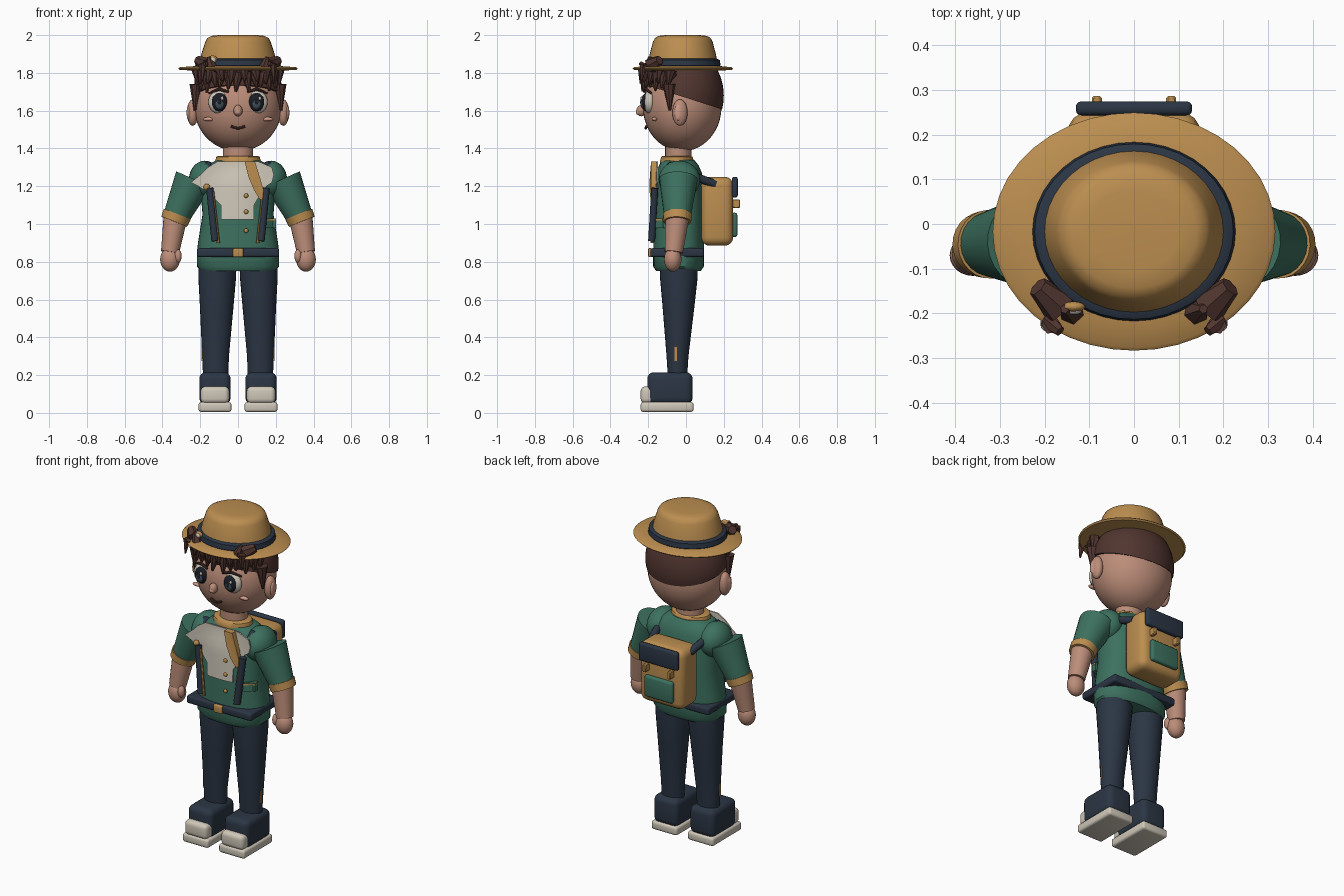
import bpy, bmesh, math, random
from mathutils import Vector, Matrix

if "Cube" in bpy.data.objects:
    bpy.data.objects.remove(bpy.data.objects["Cube"])

random.seed(4)


def mat(name, r, g, b):
    m = bpy.data.materials.new(name)
    m.diffuse_color = (r, g, b, 1)
    m.use_nodes = True
    m.node_tree.nodes["Principled BSDF"].inputs["Base Color"].default_value = m.diffuse_color
    return m


GOLD = mat("gold", .50, .27, .08)
GREEN = mat("green", .046, .165, .115)
NAVY = mat("navy", .024, .036, .058)
SKIN = mat("skin", .50, .265, .19)
HAIR = mat("hair brown", .082, .036, .029)
CREAM = mat("cream", .62, .57, .48)
IRIS = mat("iris slate", .06, .09, .12)
BLACK = mat("near black", .010, .012, .018)
BLUSH = mat("blush", .62, .33, .25)


def finish(bm, name, m, smooth=40):
    bmesh.ops.recalc_face_normals(bm, faces=bm.faces[:])
    me = bpy.data.meshes.new(name)
    bm.to_mesh(me)
    bm.free()
    me.materials.append(m)
    ob = bpy.data.objects.new(name, me)
    bpy.context.collection.objects.link(ob)
    if smooth:
        bpy.ops.object.select_all(action='DESELECT')
        ob.select_set(True)
        bpy.context.view_layer.objects.active = ob
        bpy.ops.object.shade_smooth_by_angle(angle=math.radians(smooth))
    return ob


def ball(name, m, c, r, seg=24):
    bm = bmesh.new()
    bmesh.ops.create_uvsphere(bm, u_segments=seg, v_segments=seg // 2 + 2, radius=1,
                              matrix=Matrix.Translation(c) @ Matrix.Diagonal((*r, 1)))
    return finish(bm, name, m, 60)


def rbox(name, m, lo, hi, bevel=.01, seg=3):
    lo, hi = Vector(lo), Vector(hi)
    bm = bmesh.new()
    bmesh.ops.create_cube(bm, size=1, matrix=Matrix.Translation((lo + hi) / 2) @ Matrix.Diagonal((*(hi - lo), 1)))
    if bevel:
        bmesh.ops.bevel(bm, geom=bm.edges[:], offset=bevel, segments=seg, affect='EDGES', profile=.5)
    return finish(bm, name, m)


def tube(name, m, a, b, ra, rb, n=24):
    a, b = Vector(a), Vector(b)
    d = b - a
    bm = bmesh.new()
    bmesh.ops.create_cone(bm, cap_ends=True, segments=n, radius1=ra, radius2=rb, depth=d.length,
                          matrix=Matrix.Translation((a + b) / 2) @ d.to_track_quat('Z', 'Y').to_matrix().to_4x4())
    return finish(bm, name, m)


def loft(name, m, rings, n=36, p=2.0):
    """Rings of (z, centre x, centre y, radius x, radius y)."""
    bm = bmesh.new()
    loops = []
    for z, cx, cy, rx, ry in rings:
        lp = []
        for i in range(n):
            t = 2 * math.pi * i / n
            c, s = math.cos(t), math.sin(t)
            lp.append(bm.verts.new((cx + rx * math.copysign(abs(c) ** (2 / p), c),
                                    cy + ry * math.copysign(abs(s) ** (2 / p), s), z)))
        loops.append(lp)
    for A, B in zip(loops, loops[1:]):
        for i in range(n):
            bm.faces.new((A[i], A[(i + 1) % n], B[(i + 1) % n], B[i]))
    bm.faces.new(loops[0])
    bm.faces.new(loops[-1])
    return finish(bm, name, m)


# Shirt body
TORSO = [(.75, 0, -.04, .195, .118), (.775, 0, -.04, .217, .134), (.84, 0, -.04, .218, .134),
         (.90, 0, -.038, .212, .134), (1.05, 0, -.037, .188, .134), (1.2, 0, -.036, .2, .13),
         (1.27, 0, -.036, .2, .12), (1.31, 0, -.038, .165, .105), (1.34, 0, -.042, .11, .085)]
loft("shirt_body", GREEN, TORSO, 40, 2.4)


def front_y(x, z):
    for A, B in zip(TORSO, TORSO[1:]):
        if A[0] <= z <= B[0]:
            t = (z - A[0]) / (B[0] - A[0])
            cy, rx, ry = (A[k] + t * (B[k] - A[k]) for k in (2, 3, 4))
            return cy - ry * (1 - min(abs(x) / rx, .97) ** 2.4) ** (1 / 2.4)
    return -.13


def panel(name, m, rows, off, limit=0, thick=.008, n=8):
    """Sheet of (z, left, right) rows laid over the chest."""
    bm = bmesh.new()
    g = []
    for z, l, r in rows:
        xs = [l + (r - l) * i / n for i in range(n + 1)]
        g.append([bm.verts.new((x, min(front_y(x, z), limit) - off, z)) for x in xs])
    for A, B in zip(g, g[1:]):
        for i in range(n):
            bm.faces.new((A[i], A[i + 1], B[i + 1], B[i]))
    back = bmesh.ops.extrude_face_region(bm, geom=bm.faces[:])
    for v in back['geom']:
        if isinstance(v, bmesh.types.BMVert):
            v.co.y += thick
    return finish(bm, name, m)


panel("undershirt", CREAM, [(1.025, -.09, .085), (1.1, -.09, .085), (1.16, -.15, .12), (1.2, -.21, .15),
                            (1.22, -.25, .18), (1.26, -.2, .19), (1.3, -.16, .18), (1.33, -.11, .11)], .01, -.145)
panel("scarf_tail", GOLD, [(1.13, .115, .13), (1.18, .085, .135), (1.25, .055, .115), (1.33, .035, .09)],
      .035, -.15, .03, 3)
panel("chest_pocket", GREEN, [(.98, .145, .2), (1.03, .145, .2)], .022, -.1, .03, 4)
panel("pocket_trim", GOLD, [(1.018, .143, .202), (1.026, .143, .202)], .025, -.1, .03, 4)
for z in (1.15, 1.065, .965):
    ball("button", GOLD, (.043, -.182, z), (.012, .008, .012), 12)
ball("brooch", GOLD, (-.165, -.165, 1.195), (.018, .015, .018), 12)
loft("collar", GOLD, [(1.315, 0, -.048, .118, .088), (1.33, 0, -.048, .122, .09), (1.355, 0, -.048, .115, .083),
                      (1.36, 0, -.048, .105, .076)])
loft("neck", SKIN, [(1.3, 0, -.04, .08, .07), (1.45, 0, -.04, .08, .07)])

# Belt
rbox("belt", NAVY, (-.218, -.188, .825), (.218, .095, .872), .012)
rbox("belt_buckle", GOLD, (-.028, -.2, .825), (.028, -.18, .872), .006)

# Limbs, straps and other paired parts
for s in (-1, 1):
    ball("shoulder", GREEN, (s * .175, -.035, 1.235), (.085, .11, .1))
    tube("sleeve", GREEN, (s * .235, -.04, 1.235), (s * .328, -.045, 1.035), .102, .07)
    tube("sleeve_cuff", GOLD, (s * .322, -.045, 1.052), (s * .338, -.046, 1.012), .077, .073)
    tube("forearm", SKIN, (s * .332, -.047, 1.03), (s * .36, -.065, .85), .063, .048)
    ball("hand", SKIN, (s * .36, -.07, .812), (.052, .046, .064))
    ball("thumb", SKIN, (s * .318, -.09, .83), (.02, .022, .036), 16)
    loft("trouser_leg", NAVY, [(.17, s * .118, -.045, .066, .05), (.3, s * .119, -.045, .071, .058),
                               (.55, s * .113, -.04, .088, .083), (.72, s * .11, -.038, .1, .1),
                               (.8, s * .108, -.038, .1, .1)], 28)
    rbox("leg_tab", GOLD, (s * .188 - .004, -.06, .275), (s * .188 + .004, -.048, .35), 0)
    # Boots
    cx = s * .122
    rbox("boot_heel", NAVY, (cx - .083, -.205, .045), (cx + .083, .035, .215), .035, 4)
    rbox("boot_toe", CREAM, (cx - .076, -.24, .05), (cx + .076, -.13, .14), .025, 4)
    rbox("boot_sole", CREAM, (cx - .087, -.24, .005), (cx + .087, .04, .057), .014)
    # Shoulder straps
    tube("front_strap", NAVY, (s * .15, -.165, 1.19), (s * .122, -.182, .91), .019, .019, 10)
    tube("strap_trim", GOLD, (s * .134, -.17, 1.17), (s * .104, -.18, .9), .009, .009, 8)
    tube("strap_top", NAVY, (s * .155, -.1, 1.285), (s * .16, -.07, 1.315), .022, .022, 10)
    tube("back_strap", NAVY, (s * .155, .05, 1.25), (s * .13, .155, 1.21), .022, .022, 10)
    # Ears and face
    ball("ear", SKIN, (s * .24, -.032, 1.59), (.03, .04, .07))
    ball("inner_ear", BLUSH, (s * .262, -.04, 1.59), (.01, .022, .042), 16)
    ball("eye_white", CREAM, (s * .1, -.193, 1.645), (.057, .032, .061))
    ball("iris", BLACK, (s * .098, -.207, 1.645), (.043, .031, .05))
    ball("pupil", IRIS, (s * .098, -.219, 1.638), (.028, .022, .033), 16)
    ball("pupil_core", BLACK, (s * .098, -.227, 1.643), (.015, .016, .02), 16)
    ball("eye_glint", CREAM, (s * .1 + .016, -.236, 1.665), (.008, .006, .01), 12)
    tube("upper_lash", HAIR, (s * .05, -.222, 1.7), (s * .1, -.212, 1.714), .006, .009, 8)
    tube("upper_lash_tip", HAIR, (s * .1, -.212, 1.714), (s * .155, -.185, 1.692), .009, .005, 8)
    ball("cheek", BLUSH, (s * .155, -.167, 1.555), (.032, .014, .011), 16)
    tube("sideburn", HAIR, (s * .222, -.09, 1.74), (s * .228, -.085, 1.6), .035, .006, 8)

# Head
ball("head", SKIN, (0, -.02, 1.62), (.232, .208, .235), 40)
ball("nose", SKIN, (0, -.237, 1.6), (.024, .026, .03), 16)
ball("nose_tip", BLUSH, (0, -.248, 1.592), (.018, .018, .016), 16)
mouth = [(x, -.214 + abs(x) * .15, 1.507 + 9 * x * x) for x in (-.036, -.018, 0, .018, .036)]
for a, b in zip(mouth, mouth[1:]):
    tube("mouth", HAIR, a, b, .007, .007, 8)

# Hair cap, cut on a slope that falls to the nape
bm = bmesh.new()
bmesh.ops.create_uvsphere(bm, u_segments=40, v_segments=28, radius=1,
                          matrix=Matrix.Translation((0, -.01, 1.68)) @ Matrix.Diagonal((.239, .21, .25, 1)))
cut = bmesh.ops.bisect_plane(bm, geom=bm.verts[:] + bm.edges[:] + bm.faces[:], plane_co=(0, -.1, 1.70),
                             plane_no=(0, .32, 1), clear_inner=True)
bmesh.ops.holes_fill(bm, edges=[e for e in cut['geom_cut'] if isinstance(e, bmesh.types.BMEdge)])
finish(bm, "hair_cap", HAIR)

# Fringe locks in two layers
for layer, (count, top, tip) in enumerate(((13, 1.8, 1.715), (10, 1.815, 1.745))):
    for i in range(count):
        t = math.radians(-72 + 144 * i / (count - 1))
        r = 1 + .06 * layer
        x, y = .213 * r * math.sin(t), -.015 - .2 * r * math.cos(t)
        z = tip + random.uniform(-.02, .015)
        tube("fringe_lock", HAIR, (x, y, top), (x * 1.03 + random.uniform(-.015, .015), y - .015, z), .032, .006, 8)

# Hat
HY = -.017
loft("hat_brim", GOLD, [(1.812, 0, HY, .2, .17), (1.815, 0, HY, .308, .258), (1.823, 0, HY, .316, .266),
                        (1.83, 0, HY, .308, .258), (1.838, 0, HY, .2, .18)], 40)
loft("hat_crown", GOLD, [(1.825, 0, HY, .212, .19), (1.9, 0, HY, .194, .175), (1.965, 0, HY, .173, .158),
                         (1.985, 0, HY, .162, .147), (1.996, 0, HY, .14, .127), (2.0, 0, HY, .1, .09)], 40)
loft("hat_band", NAVY, [(1.833, 0, HY, .22, .194), (1.84, 0, HY, .227, .2), (1.868, 0, HY, .222, .196),
                        (1.876, 0, HY, .205, .18)], 40)

# Hair tufts rising over the brim
for s in (-1, 1):
    tube("brim_tuft", HAIR, (s * .165, -.185, 1.84), (s * .215, -.14, 1.868), .042, .024, 7)
    tube("brim_tuft", HAIR, (s * .14, -.195, 1.83), (s * .155, -.19, 1.885), .03, .01, 6)
    tube("edge_tuft", HAIR, (s * .195, -.215, 1.83), (s * .165, -.24, 1.85), .02, .012, 6)
    tube("edge_tuft", HAIR, (s * .185, -.225, 1.845), (s * .19, -.235, 1.76), .022, .005, 6)
ball("hat_pin", GOLD, (-.135, -.185, 1.872), (.026, .012, .02), 14)
ball("hat_pin_stone", CREAM, (-.135, -.195, 1.868), (.018, .008, .014), 14)

# Backpack
rbox("backpack", GOLD, (-.148, .08, .885), (.148, .25, 1.25), .045, 4)
rbox("backpack_flap", NAVY, (-.13, .243, 1.14), (.13, .274, 1.25), .012)
rbox("backpack_pocket", GREEN, (-.095, .24, .93), (.095, .272, 1.06), .014)
for s in (-1, 1):
    rbox("backpack_clasp", GOLD, (s * .083 - .011, .245, 1.085), (s * .083 + .011, .286, 1.13), .004, 1)
